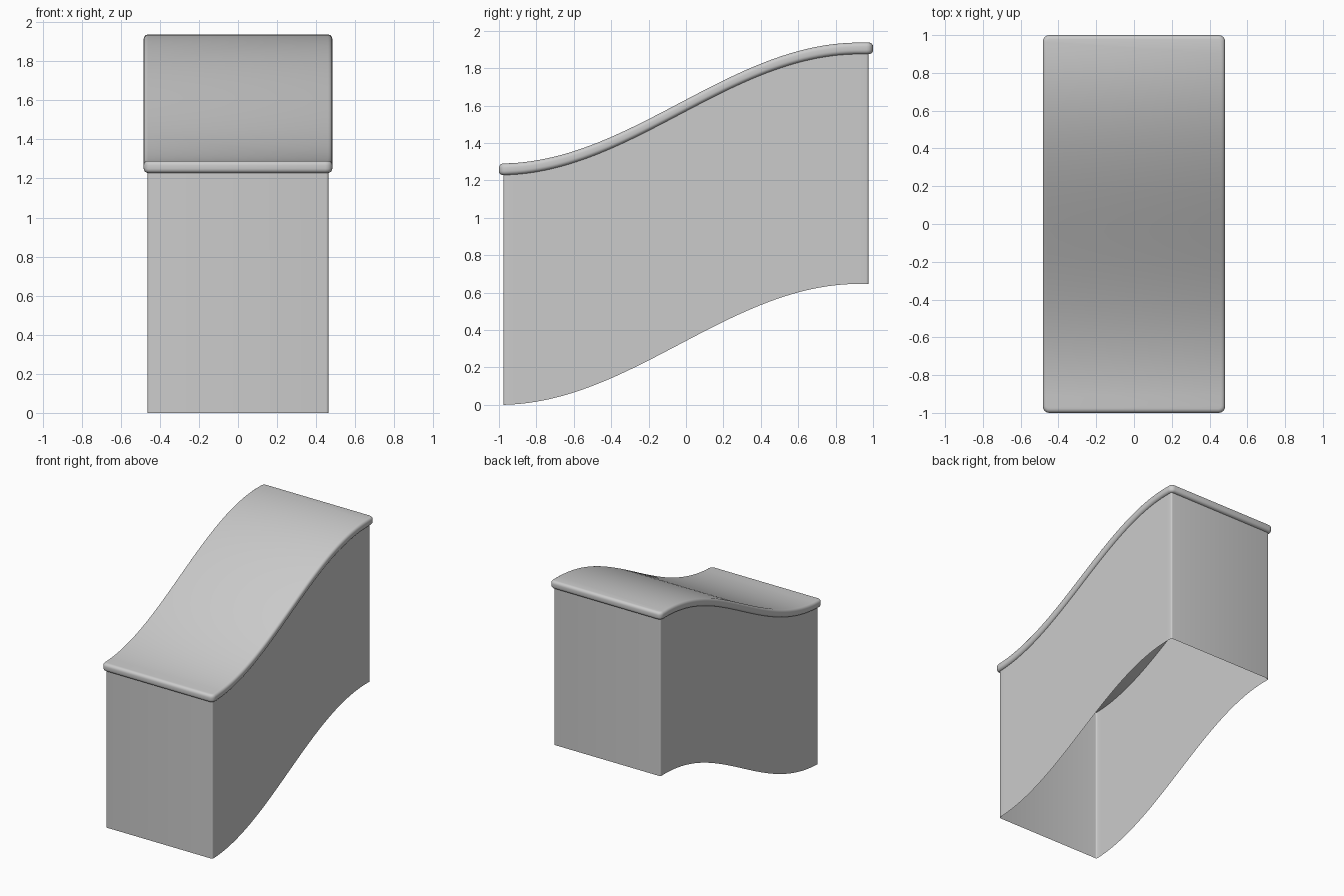
import bpy, bmesh, math

if "Cube" in bpy.data.objects:
    bpy.data.objects.remove(bpy.data.objects["Cube"])

RISE, Y0, Y1 = 0.647, -1.0, 0.93


def sweep_height(y):
    # S-shaped climb from front to back, flat at both ends
    t = min(max((y - Y0) / (Y1 - Y0), 0.0), 1.0)
    return RISE * (1 - math.cos(math.pi * t)) / 2


def curved_block(name, hx, hy, z0, z1, corner, rim=0.0, is_open=False, slices=48):
    bm = bmesh.new()
    bmesh.ops.create_cube(bm, size=1)
    for v in bm.verts:
        v.co = (v.co.x * 2 * hx, v.co.y * 2 * hy, z1 if v.co.z > 0 else z0)
    # rounded upright corners
    upright = [e for e in bm.edges if abs(e.verts[0].co.z - e.verts[1].co.z) > 1e-4]
    bmesh.ops.bevel(bm, geom=upright, offset=corner, segments=4, profile=0.5, affect='EDGES')
    bm.normal_update()
    if is_open:
        caps = [f for f in bm.faces if abs(f.normal.z) > 0.9]
        bmesh.ops.delete(bm, geom=caps, context='FACES_ONLY')
    # rounded upper and lower rims
    if rim:
        rims = [e for e in bm.edges if abs(e.verts[0].co.z - e.verts[1].co.z) < 1e-4]
        bmesh.ops.bevel(bm, geom=rims, offset=rim, segments=4, profile=0.5, affect='EDGES')
    # slice along the length, then lift along the curve
    for i in range(1, slices):
        y = (-1 + 2 * i / slices) * (hy - corner - rim)
        bmesh.ops.bisect_plane(bm, geom=bm.verts[:] + bm.edges[:] + bm.faces[:],
                               plane_co=(0, y, 0), plane_no=(0, 1, 0))
    for v in bm.verts:
        v.co.z += sweep_height(v.co.y)
    mesh = bpy.data.meshes.new(name)
    bm.to_mesh(mesh)
    bm.free()
    ob = bpy.data.objects.new(name, mesh)
    bpy.context.collection.objects.link(ob)
    bpy.ops.object.select_all(action='DESELECT')
    ob.select_set(True)
    bpy.context.view_layer.objects.active = ob
    bpy.ops.object.shade_smooth_by_angle(angle=math.radians(35))
    return ob


# hollow wall shell, open underneath
curved_block("wall_shell", 0.463, 0.976, 0.0, 1.232, corner=0.012, is_open=True)
# overhanging coping slab with rounded edges
curved_block("coping", 0.483, 1.0, 1.228, 1.29, corner=0.035, rim=0.022)
